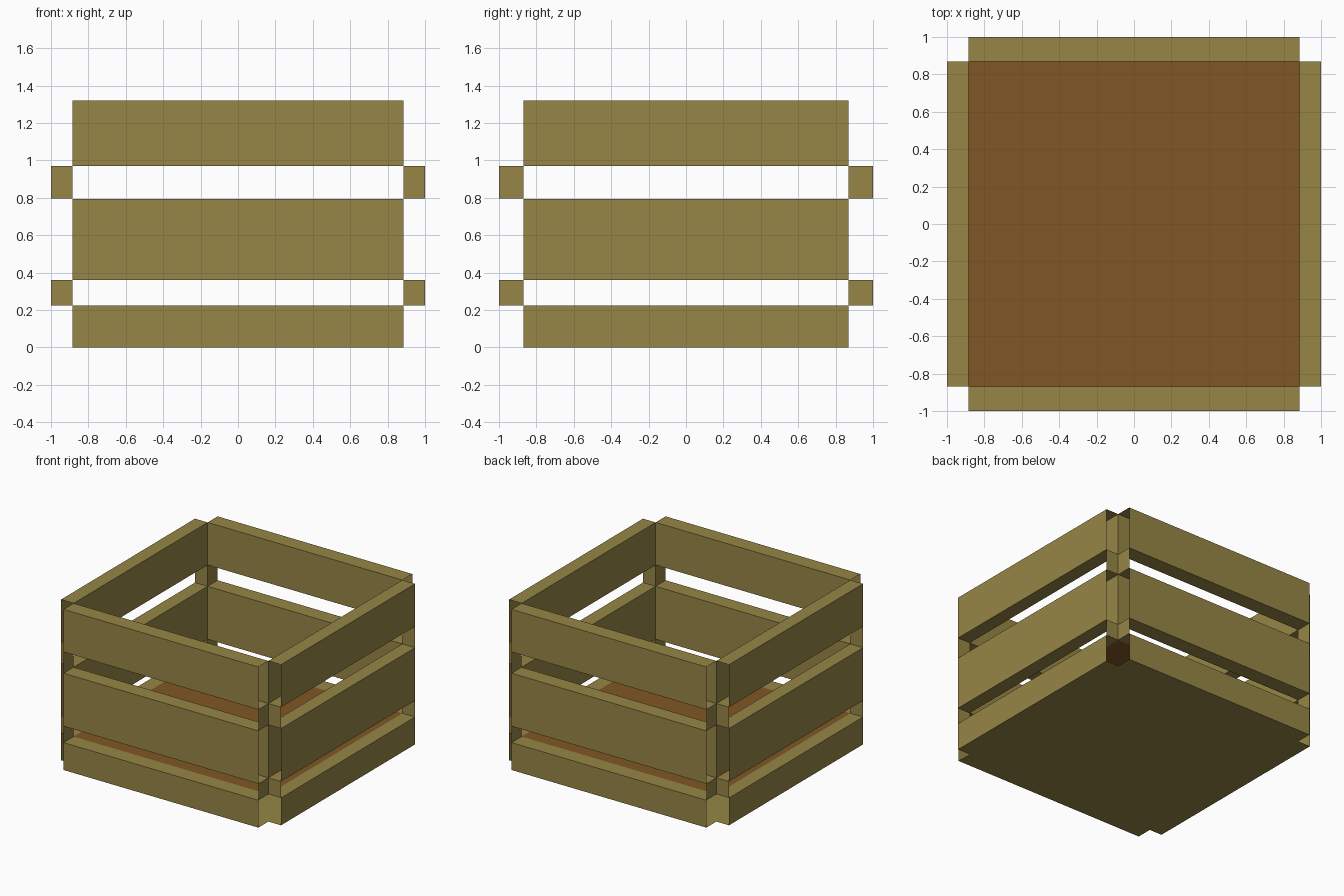
import bpy
import bmesh
from mathutils import Vector

cube = bpy.data.objects.get("Cube")
if cube:
    bpy.data.objects.remove(cube, do_unlink=True)

# Inner half sizes and outer half size of the crate
INNER_X, INNER_Y, OUTER = 0.885, 0.87, 1.0
# Heights of the slat rows, bottom to top
ROWS = {"lower": (0.0, 0.225), "middle": (0.36, 0.795), "upper": (0.97, 1.32)}


def make_material(name, color):
    mat = bpy.data.materials.new(name)
    mat.use_nodes = True
    mat.diffuse_color = color
    bsdf = mat.node_tree.nodes["Principled BSDF"]
    bsdf.inputs["Base Color"].default_value = color
    bsdf.inputs["Roughness"].default_value = 0.9
    return mat


olive = make_material("olive_wood", (0.31, 0.238, 0.061, 1))
brown = make_material("brown_floor", (0.22, 0.095, 0.018, 1))


def make_shell(name, low, high, mat, keep):
    """Box between two corners, keeping only faces whose direction passes."""
    low, high = Vector(low), Vector(high)
    bm = bmesh.new()
    bmesh.ops.create_cube(bm, size=1)
    bm.normal_update()
    unwanted = [f for f in bm.faces if not keep(f.normal)]
    bmesh.ops.delete(bm, geom=unwanted, context='FACES')
    for v in bm.verts:
        mid, size = (low + high) / 2, high - low
        v.co = mid + Vector(a * b for a, b in zip(v.co, size))
    # The sheets face into the wood
    bmesh.ops.reverse_faces(bm, faces=bm.faces[:])
    mesh = bpy.data.meshes.new(name)
    bm.to_mesh(mesh)
    bm.free()
    mesh.materials.append(mat)
    obj = bpy.data.objects.new(name, mesh)
    bpy.context.collection.objects.link(obj)


# Slats: hollow boards with open ends; the lower row is open to the base
for row, (z0, z1) in ROWS.items():
    hollow = row == "lower"
    for side, s in (("front", -1), ("back", 1)):
        y0, y1 = sorted((s * INNER_Y, s * OUTER))
        make_shell(f"{row}_{side}_slat", (-INNER_X, y0, z0), (INNER_X, y1, z1), olive,
                   lambda n: abs(n.x) < 0.5 and not (hollow and n.y * s < -0.5))
    for side, s in (("right", -1), ("left", 1)):
        x0, x1 = sorted((s * INNER_X, s * OUTER))
        make_shell(f"{row}_{side}_slat", (x0, -INNER_Y, z0), (x1, INNER_Y, z1), olive,
                   lambda n: abs(n.y) < 0.5 and not (hollow and n.x * s < -0.5))

# Corner joints: thin sheets that join the rows across each gap
bands = list(ROWS.values())
for name, below, above in (("lower", bands[0], bands[1]), ("upper", bands[1], bands[2])):
    z0, z1 = below[1], above[0]
    for xside, sx in (("right", -1), ("left", 1)):
        for yside, sy in (("front", -1), ("back", 1)):
            xs = sorted((sx * INNER_X, sx * OUTER))
            ys = sorted((sy * INNER_Y, sy * OUTER))
            make_shell(f"{name}_{yside}_{xside}_joint",
                       (xs[0], ys[0], z0), (xs[1], ys[1], z1), olive,
                       lambda n: n.x * sx < -0.5 or n.y * sy < -0.5)

# Base: olive underside and raised brown floor, each a single sheet
floor_z = ROWS["lower"][1]
make_shell("base_underside", (-INNER_X, -INNER_Y, 0), (INNER_X, INNER_Y, floor_z),
           olive, lambda n: n.z < -0.5)
make_shell("raised_floor", (-INNER_X, -INNER_Y, 0), (INNER_X, INNER_Y, floor_z),
           brown, lambda n: n.z > 0.5)
